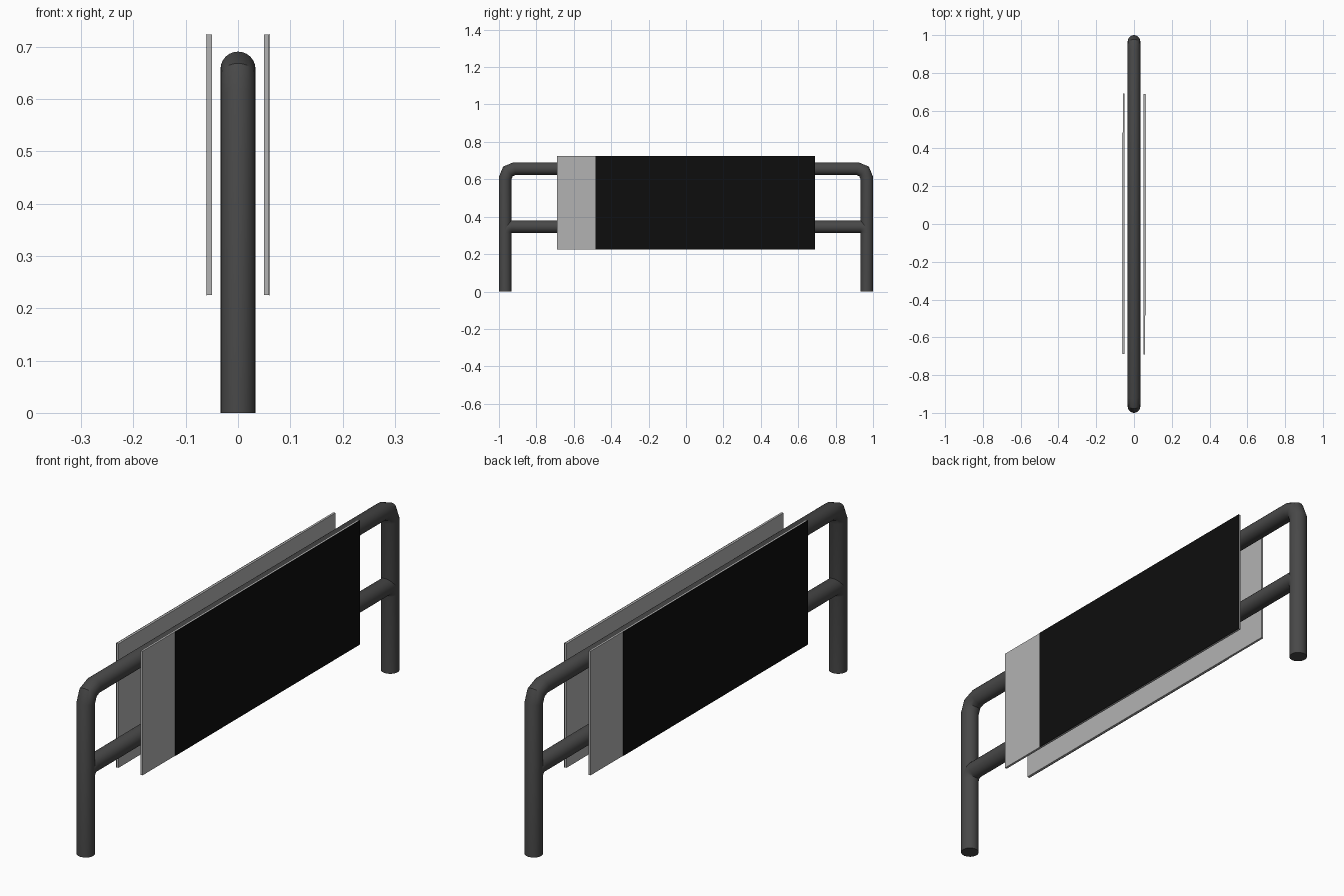
import bpy, bmesh, math

if "Cube" in bpy.data.objects:
    bpy.data.objects.remove(bpy.data.objects["Cube"])

R = 0.0335      # tube radius
SIDES = 24


def material(name, v):
    m = bpy.data.materials.new(name)
    m.diffuse_color = (v, v, v, 1)
    m.use_nodes = True
    m.node_tree.nodes["Principled BSDF"].inputs["Base Color"].default_value = m.diffuse_color
    return m


steel = material("dark_steel", 0.065)
grey = material("panel_grey", 0.45)
black = material("board_black", 0.004)


def finish(bm, name, mat):
    bmesh.ops.recalc_face_normals(bm, faces=bm.faces)
    me = bpy.data.meshes.new(name)
    bm.to_mesh(me)
    bm.free()
    me.materials.append(mat)
    ob = bpy.data.objects.new(name, me)
    bpy.context.collection.objects.link(ob)
    return ob


def hoop(name, half, z0, top, bend, steps):
    """Round tube swept along an upside-down U in the YZ plane, mitred at bends."""
    cy, cz = half - bend, top - bend
    right = [(cy + bend * math.cos(a), cz + bend * math.sin(a))
             for a in (math.pi / 2 * i / steps for i in range(steps + 1))]
    path = [(half, z0)] + right
    path += [(-y, z) for y, z in reversed(path)]
    bm = bmesh.new()
    rings = []
    for i, (y, z) in enumerate(path):
        def direction(a, b):
            dy, dz = b[0] - a[0], b[1] - a[1]
            n = math.hypot(dy, dz)
            return dy / n, dz / n
        d1 = direction(path[max(i - 1, 0)], path[max(i, 1)])
        d2 = direction(path[min(i, len(path) - 2)], path[min(i + 1, len(path) - 1)])
        ty, tz = d1[0] + d2[0], d1[1] + d2[1]
        n = math.hypot(ty, tz)
        ty, tz = ty / n, tz / n
        s = R / (ty * d1[0] + tz * d1[1])
        rings.append([bm.verts.new((R * math.cos(a), y - tz * s * math.sin(a),
                                    z + ty * s * math.sin(a)))
                      for a in (2 * math.pi * k / SIDES for k in range(SIDES))])
    for a, b in zip(rings, rings[1:]):
        for k in range(SIDES):
            j = (k + 1) % SIDES
            bm.faces.new((a[k], a[j], b[j], b[k]))
    bm.faces.new(rings[0])
    bm.faces.new(rings[-1])
    ob = finish(bm, name, steel)
    bpy.ops.object.select_all(action='DESELECT')
    ob.select_set(True)
    bpy.context.view_layer.objects.active = ob
    bpy.ops.object.shade_smooth_by_angle(angle=math.radians(32))


def box(name, x, y, z, mat):
    bm = bmesh.new()
    bmesh.ops.create_cube(bm, size=1)
    for v in bm.verts:
        v.co = [lo + (hi - lo) * (c + 0.5) for c, (lo, hi) in zip(v.co, (x, y, z))]
    return finish(bm, name, mat)


# Tubular frame: outer hoop with legs, lower rail curving into the legs
hoop("outer_hoop", 1 - R, 0, 0.6905 - R, 0.05, 2)
hoop("lower_rail", 1 - R, 0.314, 0.38 - R, 0.0325, 3)

# Panels on both sides, each with a black board; the left is turned half a circle
for side, turn in (("right", 0), ("left", math.pi)):
    z = (0.225, 0.7235)
    parts = [box(side + "_panel", (0.05, 0.059), (-0.69, 0.688), z, grey),
             box(side + "_board", (0.059, 0.0602), (-0.484, 0.689), (0.2245, 0.724), black)]
    for ob in parts:
        ob.rotation_euler.z = turn
